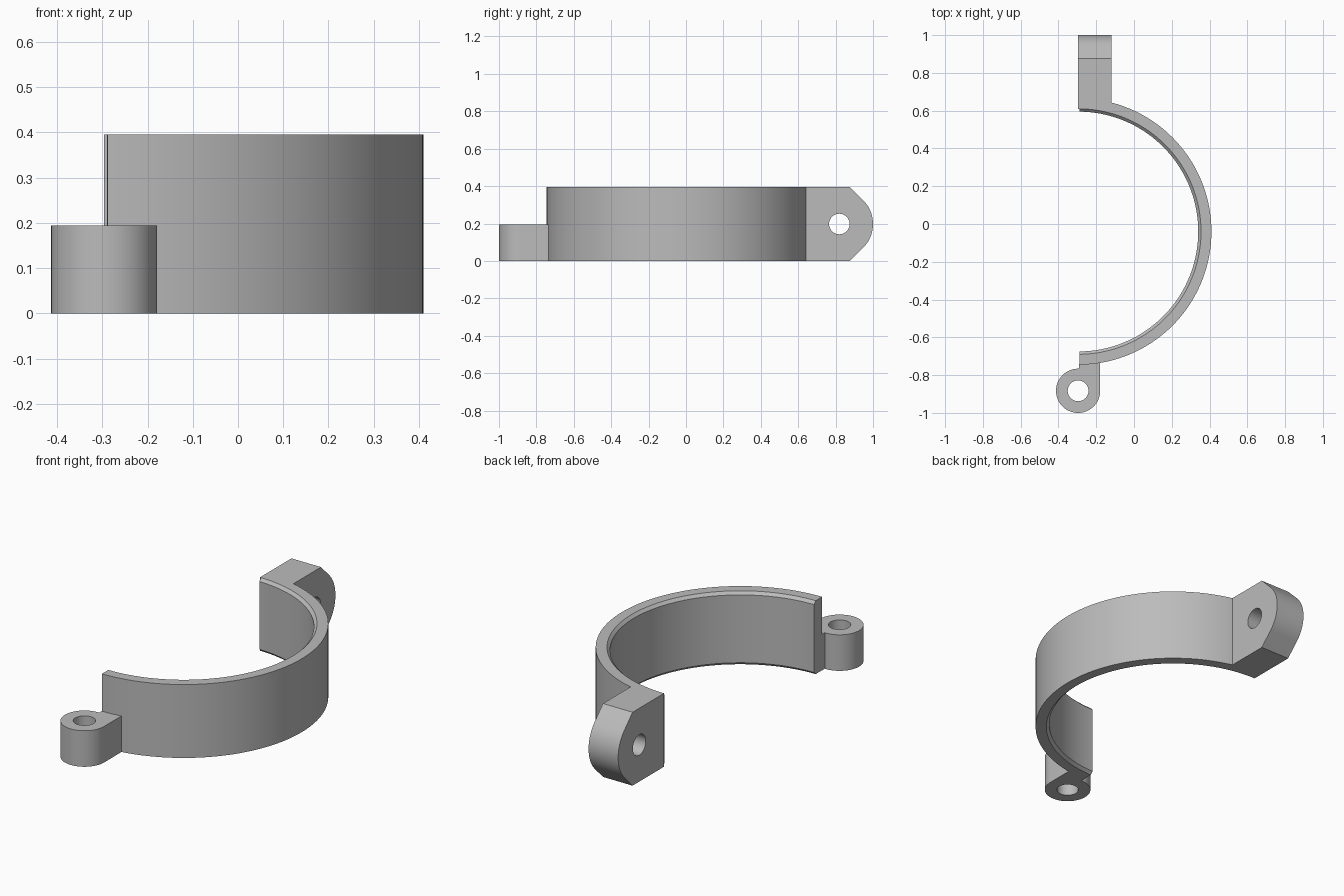
import bpy, bmesh
from math import sin, cos, radians, sqrt
from mathutils import Vector

cube = bpy.data.objects.get("Cube")
if cube:
    bpy.data.objects.remove(cube, do_unlink=True)

CX, CY = -0.295, -0.04          # ring axis
R_OUT, R_IN, CHAMFER = 0.705, 0.635, 0.015
HEIGHT = 0.395
HOLE = 0.055

grey = bpy.data.materials.new("plain_grey")
grey.use_nodes = True
colour = (0.5, 0.5, 0.5, 1)
grey.diffuse_color = colour
grey.node_tree.nodes["Principled BSDF"].inputs["Base Color"].default_value = colour


def finish(name, bm):
    bmesh.ops.recalc_face_normals(bm, faces=bm.faces)
    mesh = bpy.data.meshes.new(name)
    bm.to_mesh(mesh)
    bm.free()
    mesh.materials.append(grey)
    obj = bpy.data.objects.new(name, mesh)
    bpy.context.collection.objects.link(obj)
    return obj


def prism(name, outline, offset):
    """Extrude a closed outline of 3D points along an offset."""
    bm = bmesh.new()
    face = bm.faces.new([bm.verts.new(p) for p in outline])
    moved = bmesh.ops.extrude_face_region(bm, geom=[face])["geom"]
    verts = [g for g in moved if isinstance(g, bmesh.types.BMVert)]
    bmesh.ops.translate(bm, verts=verts, vec=Vector(offset))
    return finish(name, bm)


def arc(cx, cy, r, start, end, steps):
    angles = [radians(start + (end - start) * i / steps) for i in range(steps + 1)]
    return [(cx + r * cos(a), cy + r * sin(a)) for a in angles]


def select(obj):
    bpy.ops.object.select_all(action="DESELECT")
    obj.select_set(True)
    bpy.context.view_layer.objects.active = obj


def subtract(obj, cutter):
    mod = obj.modifiers.new("cut", "BOOLEAN")
    mod.operation, mod.solver, mod.object = "DIFFERENCE", "EXACT", cutter
    select(obj)
    bpy.ops.object.modifier_apply(modifier=mod.name)


def drill(obj, outline, offset):
    cutter = prism("hole_cutter", outline, offset)
    subtract(obj, cutter)
    bpy.data.objects.remove(cutter, do_unlink=True)


# Half ring: chamfered cross-section swept around the axis
bm = bmesh.new()
section = [(R_OUT, 0), (R_OUT, HEIGHT), (R_IN + CHAMFER, HEIGHT),
           (R_IN, HEIGHT - CHAMFER), (R_IN, CHAMFER), (R_IN + CHAMFER, 0)]
sweep = arc(0, 0, 1, -89.5, 89.5, 72)
loops = [[bm.verts.new((CX + r * c, CY + r * s, z)) for r, z in section]
         for c, s in sweep]
n = len(section)
for a, b in zip(loops, loops[1:]):
    for i in range(n):
        bm.faces.new((a[i], a[(i + 1) % n], b[(i + 1) % n], b[i]))
bm.faces.new(loops[0])
bm.faces.new(loops[-1])
ring = finish("half_ring", bm)

# Back lug: rounded nose with tangent slopes and a cross hole
ly, lz, lr = 0.82, HEIGHT / 2, 0.18
slope_y = ly + lr * sqrt(2) - lz
side = [(0.61, 0), (slope_y, 0)] + arc(ly, lz, lr, -45, 45, 20)
side += [(slope_y, HEIGHT), (0.61, HEIGHT)]
lug = prism("back_lug", [(-0.296, y, z) for y, z in side], (0.176, 0, 0))
circle = arc(ly, lz, HOLE, 0, 360, 40)[:-1]
drill(lug, [(-0.5, y, z) for y, z in circle], (0.6, 0, 0))
subtract(lug, ring)

# Front eyelet: low round boss with a neck running into the ring
ex, ey, er, eh = -0.296, -0.883, 0.117, 0.194
plan = arc(ex, ey, er, 87, 360, 54)
plan += [(ex + er, -0.73), (-0.29, -0.74)]
eyelet = prism("front_eyelet", [(x, y, 0) for x, y in plan], (0, 0, eh))
circle = arc(ex, ey, HOLE, 0, 360, 40)[:-1]
drill(eyelet, [(x, y, -0.1) for x, y in circle], (0, 0, 0.5))

for part in (ring, lug, eyelet):
    select(part)
    bpy.ops.object.shade_smooth_by_angle(angle=radians(25))
